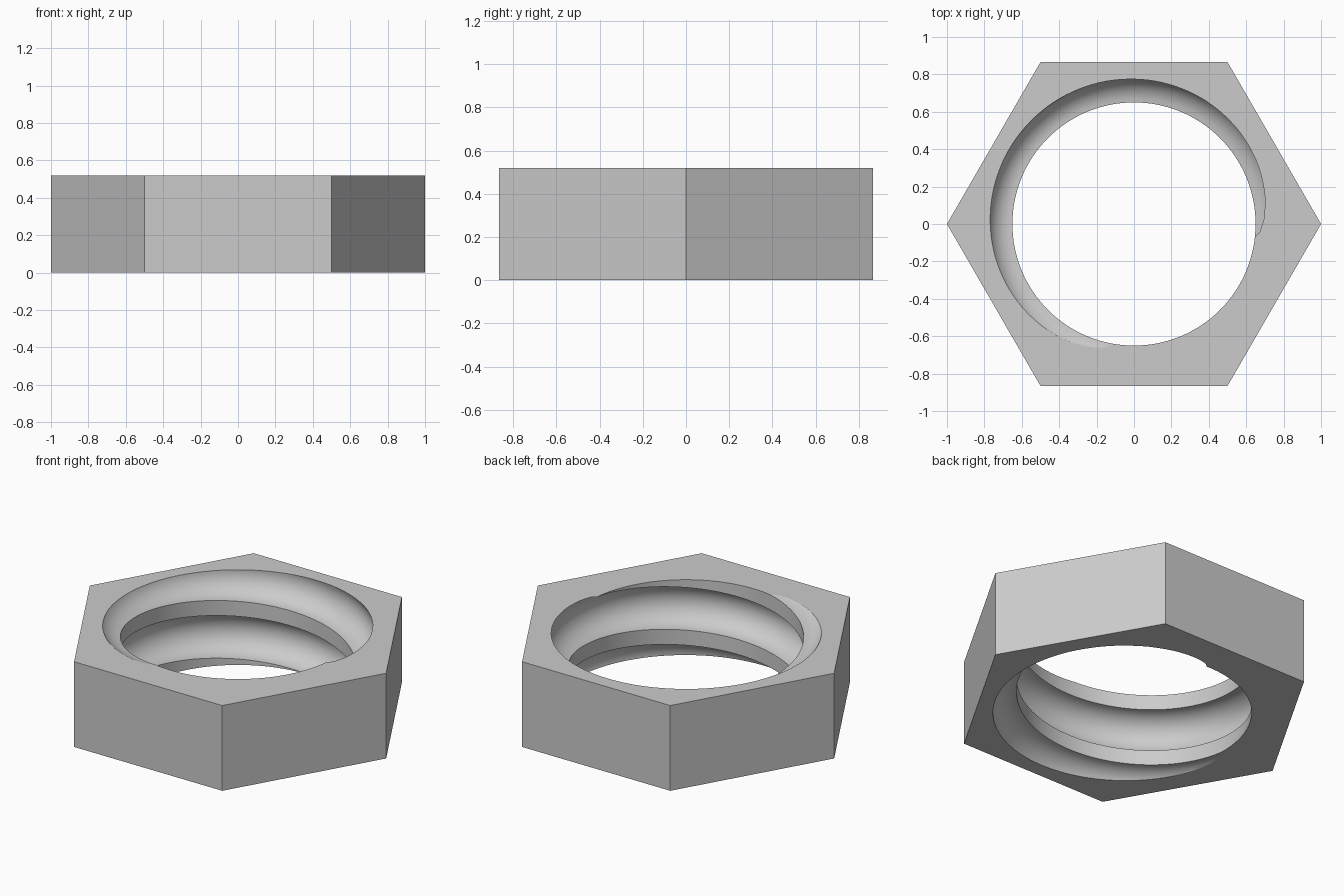
import bpy, bmesh, math
from mathutils import Vector

cube = bpy.data.objects.get("Cube")
if cube:
    bpy.data.objects.remove(cube, do_unlink=True)

HEIGHT = 0.52
BORE = 0.65              # radius of the thread land
GROOVE = 0.13            # radius of the round groove
PITCH = 0.352
PHASE = math.radians(127)  # angle where the groove centre meets the top
COLUMNS, ARC = 128, 18
TURNS = 5

steel = bpy.data.materials.new("steel_grey")
steel.use_nodes = True
grey = (0.6, 0.6, 0.6, 1)
steel.diffuse_color = grey
steel.node_tree.nodes["Principled BSDF"].inputs["Base Color"].default_value = grey

bm = bmesh.new()

# Threaded bore: a right-handed helical sweep of a semicircular groove and a flat land
period = ARC + 1
columns = []
for j in range(COLUMNS):
    angle = 2 * math.pi * j / COLUMNS
    rise = HEIGHT + PITCH * (angle - PHASE) / (2 * math.pi)
    column = []
    for turn in range(TURNS):
        for k in range(period):
            t = math.pi * k / ARC
            r = BORE + GROOVE * math.sin(t)
            z = rise + PITCH * (turn - 3) - GROOVE * math.cos(t)
            column.append(bm.verts.new((r * math.cos(angle), r * math.sin(angle), z)))
    columns.append(column)

rows = period * TURNS
for j in range(COLUMNS):
    # The seam joins one turn to the turn above
    shift = period if j == COLUMNS - 1 else 0
    near, far = columns[j], columns[(j + 1) % COLUMNS]
    for i in range(rows - 1 - shift):
        bm.faces.new((near[i], near[i + 1], far[i + 1 + shift], far[i + shift]))

# Trim the sweep flush with the bottom and top of the nut
for z, normal in ((0, (0, 0, -1)), (HEIGHT, (0, 0, 1))):
    bmesh.ops.bisect_plane(bm, geom=bm.verts[:] + bm.edges[:] + bm.faces[:], dist=1e-6,
                           plane_co=(0, 0, z), plane_no=normal, clear_outer=True)
bmesh.ops.delete(bm, geom=[v for v in bm.verts if not v.link_faces], context='VERTS')
for face in bm.faces:
    face.smooth = True
rims = {z: [e for e in bm.edges if e.is_boundary and all(abs(v.co.z - z) < 1e-4 for v in e.verts)]
        for z in (0, HEIGHT)}

# Hexagonal outside, with flat end faces around the bore
rings = []
for z, rim in rims.items():
    ring = [bm.verts.new((math.cos(math.pi * k / 3), math.sin(math.pi * k / 3), z)) for k in range(6)]
    edges = [bm.edges.new((ring[k], ring[(k + 1) % 6])) for k in range(6)]
    bmesh.ops.triangle_fill(bm, edges=rim + edges, use_beauty=True,
                            normal=Vector((0, 0, 1 if z else -1)))
    rings.append(ring)
low, high = rings
for k in range(6):
    n = (k + 1) % 6
    bm.faces.new((low[k], low[n], high[n], high[k]))

# Consistent normals and crisp thread edges
bmesh.ops.recalc_face_normals(bm, faces=bm.faces[:])
for edge in bm.edges:
    if len(edge.link_faces) == 2:
        flat = not all(f.smooth for f in edge.link_faces)
        edge.smooth = not flat and edge.calc_face_angle(0) < math.radians(35)

mesh = bpy.data.meshes.new("hex_nut")
bm.to_mesh(mesh)
bm.free()
mesh.materials.append(steel)
nut = bpy.data.objects.new("hex_nut", mesh)
bpy.context.collection.objects.link(nut)
